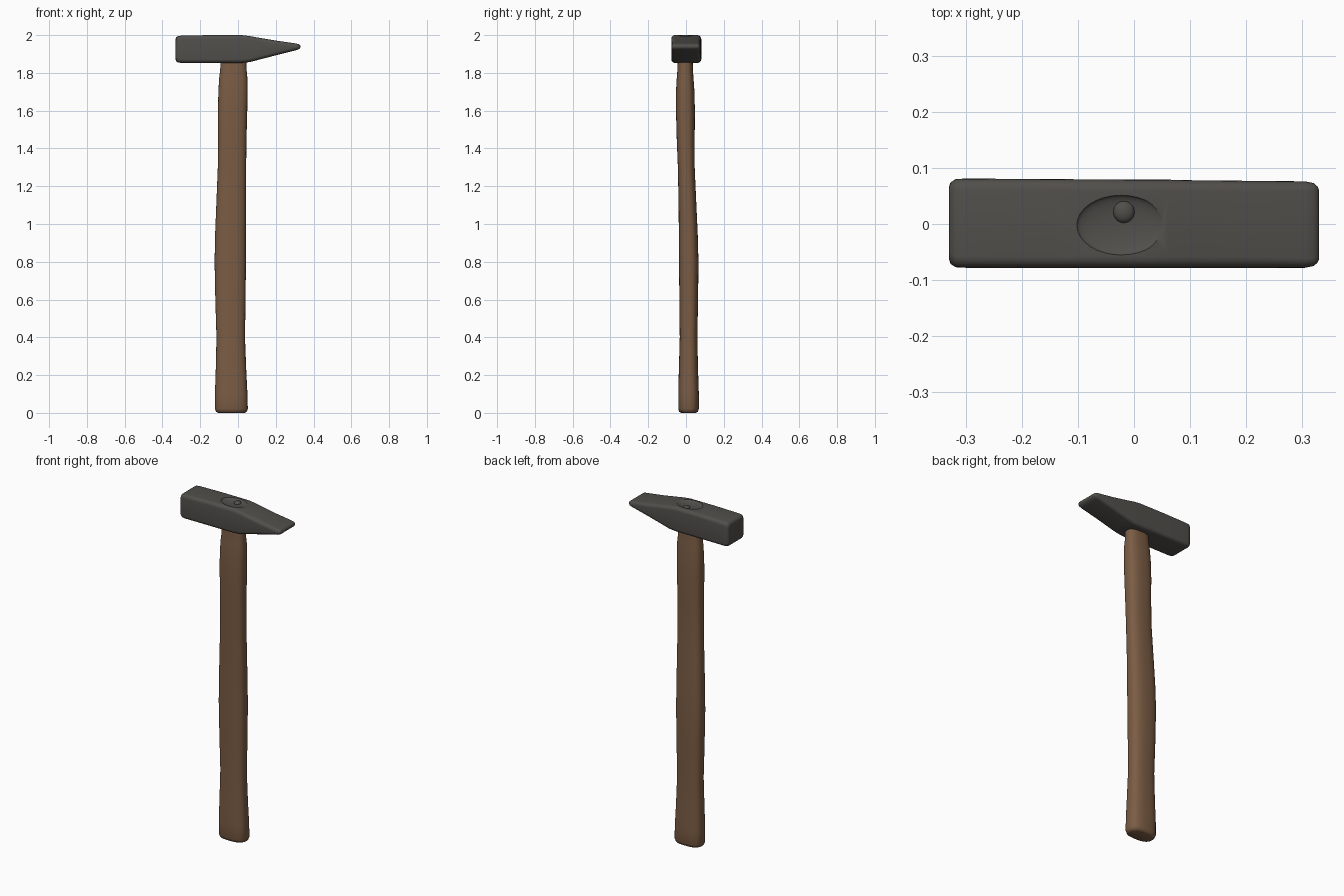
import bpy, bmesh, math

if "Cube" in bpy.data.objects:
    bpy.data.objects.remove(bpy.data.objects["Cube"])


def material(name, rgb):
    m = bpy.data.materials.new(name)
    m.diffuse_color = (*rgb, 1)
    m.use_nodes = True
    m.node_tree.nodes["Principled BSDF"].inputs["Base Color"].default_value = m.diffuse_color
    return m


steel = material("dark steel", (0.083, 0.078, 0.070))
wood = material("brown wood", (0.198, 0.108, 0.058))


def superellipse(a0, a1, b0, b1, n=2.6, count=40):
    pts = []
    for i in range(count):
        t = 2 * math.pi * i / count
        c, s = math.cos(t), math.sin(t)
        pts.append(((a0 + a1) / 2 + (a1 - a0) / 2 * math.copysign(abs(c) ** (2 / n), c),
                    (b0 + b1) / 2 + (b1 - b0) / 2 * math.copysign(abs(s) ** (2 / n), s)))
    return pts


def rounded_rect(a0, a1, b0, b1, r=0.02, steps=5):
    r = min(r, 0.48 * (a1 - a0), 0.48 * (b1 - b0))
    pts = []
    corners = [(a1 - r, b1 - r), (a0 + r, b1 - r), (a0 + r, b0 + r), (a1 - r, b0 + r)]
    for k, (ca, cb) in enumerate(corners):
        for i in range(steps + 1):
            t = math.pi / 2 * (k + i / steps)
            pts.append((ca + r * math.cos(t), cb + r * math.sin(t)))
    return pts


def loft(name, sections, outline, place, mat):
    bm = bmesh.new()
    rings = [[bm.verts.new(place(s[0], a, b)) for a, b in outline(*s[1:])] for s in sections]
    n = len(rings[0])
    for r0, r1 in zip(rings, rings[1:]):
        for i in range(n):
            j = (i + 1) % n
            bm.faces.new((r0[i], r0[j], r1[j], r1[i]))
    bm.faces.new(rings[0])
    bm.faces.new(rings[-1])
    bmesh.ops.recalc_face_normals(bm, faces=bm.faces)
    me = bpy.data.meshes.new(name)
    bm.to_mesh(me)
    bm.free()
    ob = bpy.data.objects.new(name, me)
    bpy.context.collection.objects.link(ob)
    me.materials.append(mat)
    return ob


def ellipsoid(name, loc, scale):
    bpy.ops.mesh.primitive_uv_sphere_add(segments=32, ring_count=16, radius=1, location=loc)
    ob = bpy.context.object
    ob.name = name
    ob.scale = scale
    ob.data.materials.append(steel)
    return ob


def smooth(ob, angle):
    bpy.ops.object.select_all(action='DESELECT')
    ob.select_set(True)
    bpy.context.view_layer.objects.active = ob
    bpy.ops.object.shade_smooth_by_angle(angle=math.radians(angle))


# Handle: z, x range, y range
handle = loft("handle", [
    (0.000, -0.105, 0.035, -0.025, 0.052),
    (0.006, -0.116, 0.046, -0.036, 0.063),
    (0.022, -0.122, 0.052, -0.041, 0.068),
    (0.10, -0.122, 0.050, -0.041, 0.068),
    (0.22, -0.118, 0.044, -0.038, 0.064),
    (0.40, -0.114, 0.037, -0.033, 0.060),
    (0.60, -0.120, 0.040, -0.035, 0.064),
    (0.80, -0.124, 0.042, -0.037, 0.066),
    (0.95, -0.121, 0.042, -0.038, 0.062),
    (1.10, -0.115, 0.042, -0.039, 0.055),
    (1.30, -0.107, 0.043, -0.043, 0.046),
    (1.45, -0.105, 0.045, -0.049, 0.046),
    (1.60, -0.106, 0.049, -0.053, 0.047),
    (1.70, -0.104, 0.051, -0.053, 0.045),
    (1.77, -0.100, 0.050, -0.049, 0.040),
    (1.81, -0.095, 0.046, -0.046, 0.037),
    (1.88, -0.090, 0.044, -0.045, 0.035),
], superellipse, lambda z, x, y: (x, y, z), wood)
smooth(handle, 50)

# Head: x, y range, z range, from striking face to wedge tip
head = loft("head", [
    (-0.330, -0.062, 0.066, 1.870, 1.980),
    (-0.327, -0.071, 0.074, 1.861, 1.989),
    (-0.318, -0.077, 0.080, 1.855, 1.995),
    (-0.300, -0.078, 0.081, 1.853, 1.997),
    (-0.150, -0.078, 0.080, 1.853, 2.000),
    (0.020, -0.078, 0.079, 1.853, 2.000),
    (0.060, -0.078, 0.079, 1.857, 1.995),
    (0.100, -0.078, 0.078, 1.867, 1.988),
    (0.200, -0.078, 0.077, 1.893, 1.971),
    (0.305, -0.078, 0.076, 1.919, 1.956),
    (0.320, -0.075, 0.073, 1.924, 1.953),
    (0.327, -0.069, 0.067, 1.930, 1.948),
    (0.330, -0.062, 0.060, 1.935, 1.943),
], rounded_rect, lambda x, y, z: (x, y, z), steel)

# Shallow oval dish in the top of the head
cutter = ellipsoid("dish_cutter", (-0.023, -0.002, 2.002), (0.080, 0.054, 0.015))
mod = head.modifiers.new("dish", 'BOOLEAN')
mod.operation = 'DIFFERENCE'
mod.object = cutter
mod.solver = 'EXACT'
bpy.context.view_layer.objects.active = head
bpy.ops.object.modifier_apply(modifier="dish")
bpy.data.objects.remove(cutter, do_unlink=True)
smooth(head, 40)

# Wedge pin in the dish
pin = ellipsoid("wedge_pin", (-0.018, 0.022, 1.988), (0.019, 0.020, 0.012))
smooth(pin, 60)
